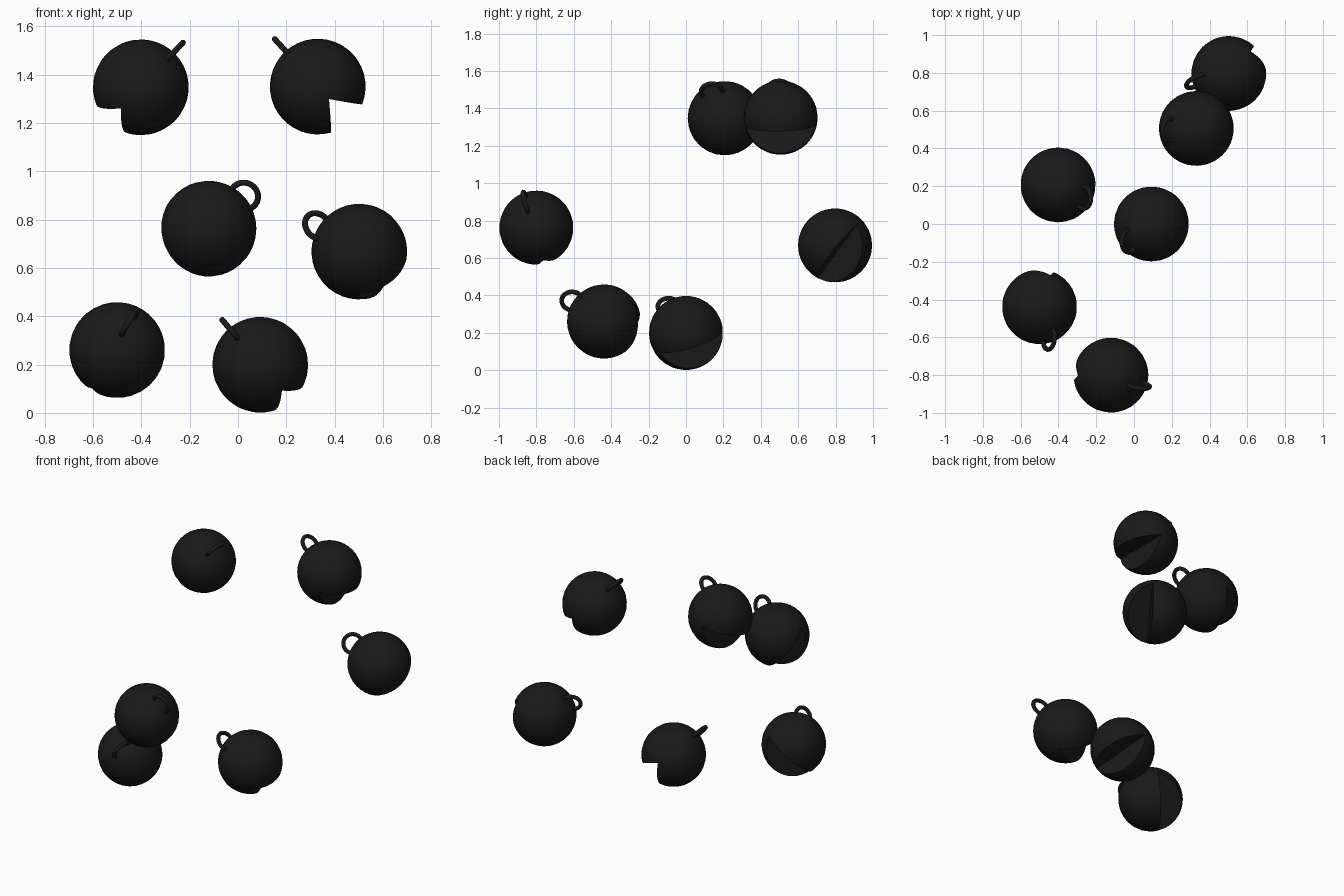
import bpy, math
from mathutils import Vector, Matrix

if "Cube" in bpy.data.objects:
    bpy.data.objects.remove(bpy.data.objects["Cube"])

R = 0.198             # ball radius
APEX = 0.062          # depth of the mouth's inner edge below the centre
HALF = math.radians(37)

mat = bpy.data.materials.new("black")
mat.diffuse_color = (0.01, 0.01, 0.01, 1)
mat.use_nodes = True
mat.node_tree.nodes["Principled BSDF"].inputs["Base Color"].default_value = mat.diffuse_color

# wedge cutter for the mouth (runs along local y, opens downwards)
w, h, L = 0.4 * math.tan(HALF), 0.4, 0.4
verts = [(x, y, z) for y in (-L, L)
         for x, z in ((0, -APEX), (-w, -APEX - h), (w, -APEX - h))]
me = bpy.data.meshes.new("mouth_cutter")
me.from_pydata(verts, [], [(0, 1, 2), (5, 4, 3), (0, 3, 4, 1), (1, 4, 5, 2), (2, 5, 3, 0)])
cutter = bpy.data.objects.new("mouth_cutter", me)
bpy.context.collection.objects.link(cutter)
cutter.hide_render = True

# ball with the mouth cut out
bpy.ops.mesh.primitive_uv_sphere_add(segments=32, ring_count=20, radius=R)
ball = bpy.context.object
mod = ball.modifiers.new("mouth", 'BOOLEAN')
mod.operation, mod.solver, mod.object = 'DIFFERENCE', 'EXACT', cutter
bpy.ops.object.modifier_apply(modifier=mod.name)
bpy.data.objects.remove(cutter)
bpy.ops.object.shade_smooth_by_angle(angle=math.radians(35))

# hanging ring, standing in the local yz plane
bpy.ops.mesh.primitive_torus_add(major_segments=32, minor_segments=10,
                                 major_radius=0.058, minor_radius=0.0125)
ring = bpy.context.object
ring.data.transform(Matrix.Translation((0, 0, 0.207)) @ Matrix.Rotation(math.pi / 2, 4, 'Y'))
bpy.ops.object.shade_smooth()
for o in (ball, ring):
    o.data.materials.clear()
    o.data.materials.append(mat)

# centre, direction of the ring, normal of the ring plane
bells = [
    ((-0.402, 0.207, 1.347), (0.65, -0.33, 0.69), (0.73, 0, -0.69)),
    ((0.33, 0.506, 1.35), (-0.67, -0.04, 0.74), (0.74, 0, 0.67)),
    ((-0.122, -0.80, 0.762), (0.70, -0.26, 0.64), (0.1, 1, 0.25)),
    ((0.502, 0.797, 0.667), (-0.83, -0.20, 0.51), (-0.435, 0.80, -0.395)),
    ((-0.50, -0.438, 0.26), (0.24, -0.82, 0.53), (0.85, -0.09, -0.52)),
    ((0.092, 0.0, 0.199), (-0.58, -0.45, 0.685), (0.77, 0, 0.64)),
]
for i, (c, d, n) in enumerate(bells, 1):
    z = Vector(d).normalized()
    y = z.cross(Vector(n)).normalized()
    x = y.cross(z)
    m = Matrix((x, y, z)).transposed().to_4x4()
    m.translation = c
    for name, src in (("bell_ball", ball), ("bell_ring", ring)):
        o = bpy.data.objects.new(f"{name}_{i}", src.data)
        o.matrix_world = m
        bpy.context.collection.objects.link(o)
        for md in src.modifiers:   # keep smoothing if it is a modifier
            k = o.modifiers.new(md.name, md.type)
            if md.type == 'NODES':
                k.node_group = md.node_group
bpy.data.objects.remove(ball)
bpy.data.objects.remove(ring)
